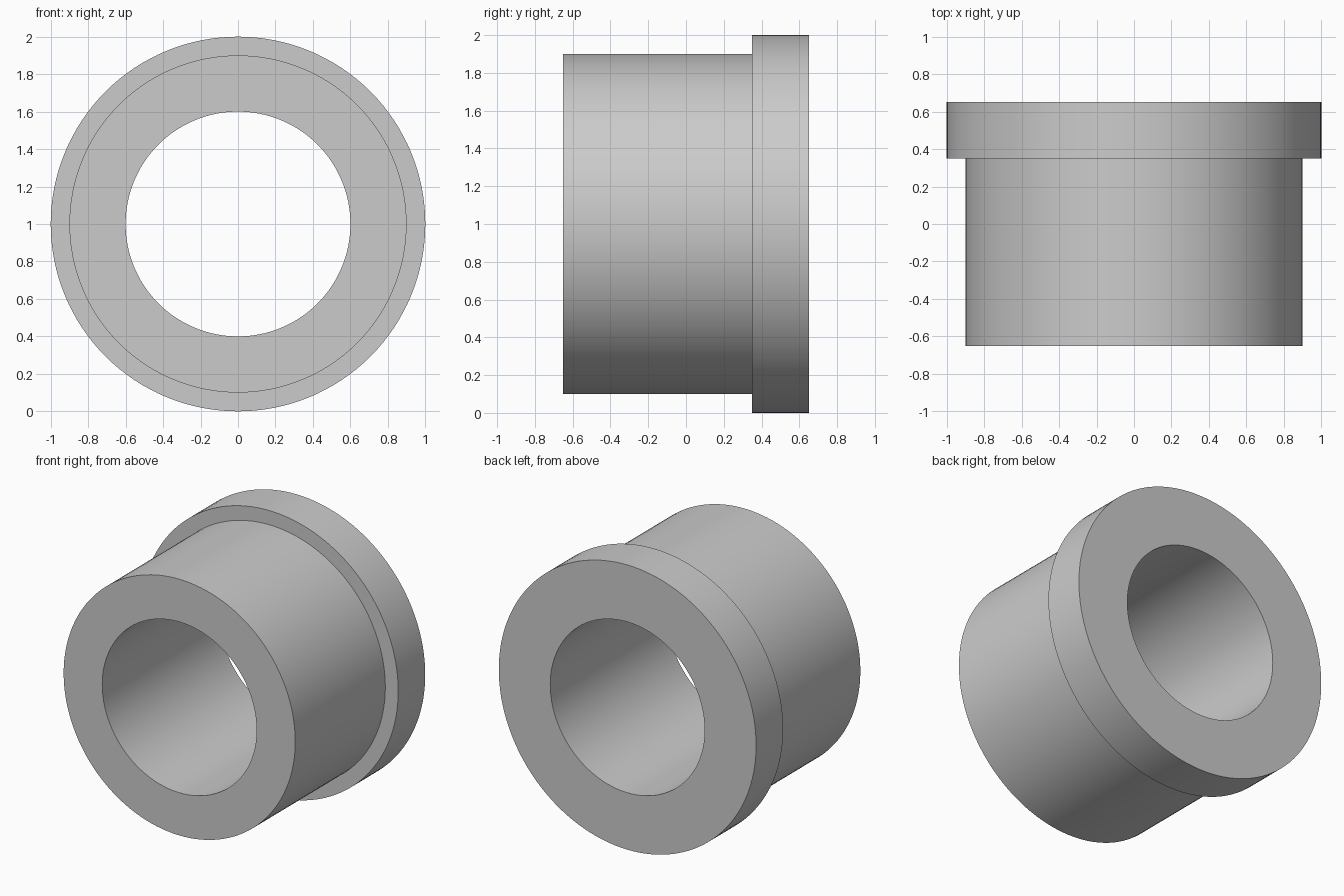
import bpy
import bmesh
import math

cube = bpy.data.objects.get("Cube")
if cube:
    bpy.data.objects.remove(cube, do_unlink=True)

SEGMENTS = 128

# Plain grey material
grey = bpy.data.materials.new("plain_grey")
grey.use_nodes = True
colour = (0.6, 0.6, 0.6, 1.0)
grey.diffuse_color = colour
grey.node_tree.nodes["Principled BSDF"].inputs["Base Color"].default_value = colour

# Cross-section of the bushing wall as (radius, y), a closed loop
profile = [(0.6, -0.65), (0.9, -0.65), (0.9, 0.35),
           (1.0, 0.35), (1.0, 0.65), (0.6, 0.65)]

# Flanged bushing: sweep the cross-section around the y axis
bm = bmesh.new()
rings = []
for i in range(SEGMENTS):
    a = 2 * math.pi * i / SEGMENTS
    rings.append([bm.verts.new((r * math.cos(a), y, 1 + r * math.sin(a)))
                  for r, y in profile])
for i, ring in enumerate(rings):
    following = rings[(i + 1) % SEGMENTS]
    for j in range(len(profile)):
        k = (j + 1) % len(profile)
        bm.faces.new((ring[j], ring[k], following[k], following[j]))
bmesh.ops.recalc_face_normals(bm, faces=bm.faces)

mesh = bpy.data.meshes.new("flanged_bushing")
bm.to_mesh(mesh)
bm.free()
mesh.materials.append(grey)
bushing = bpy.data.objects.new("flanged_bushing", mesh)
bpy.context.collection.objects.link(bushing)

# Smooth walls with crisp rims
bpy.ops.object.select_all(action="DESELECT")
bushing.select_set(True)
bpy.context.view_layer.objects.active = bushing
bpy.ops.object.shade_smooth_by_angle(angle=math.radians(30))
